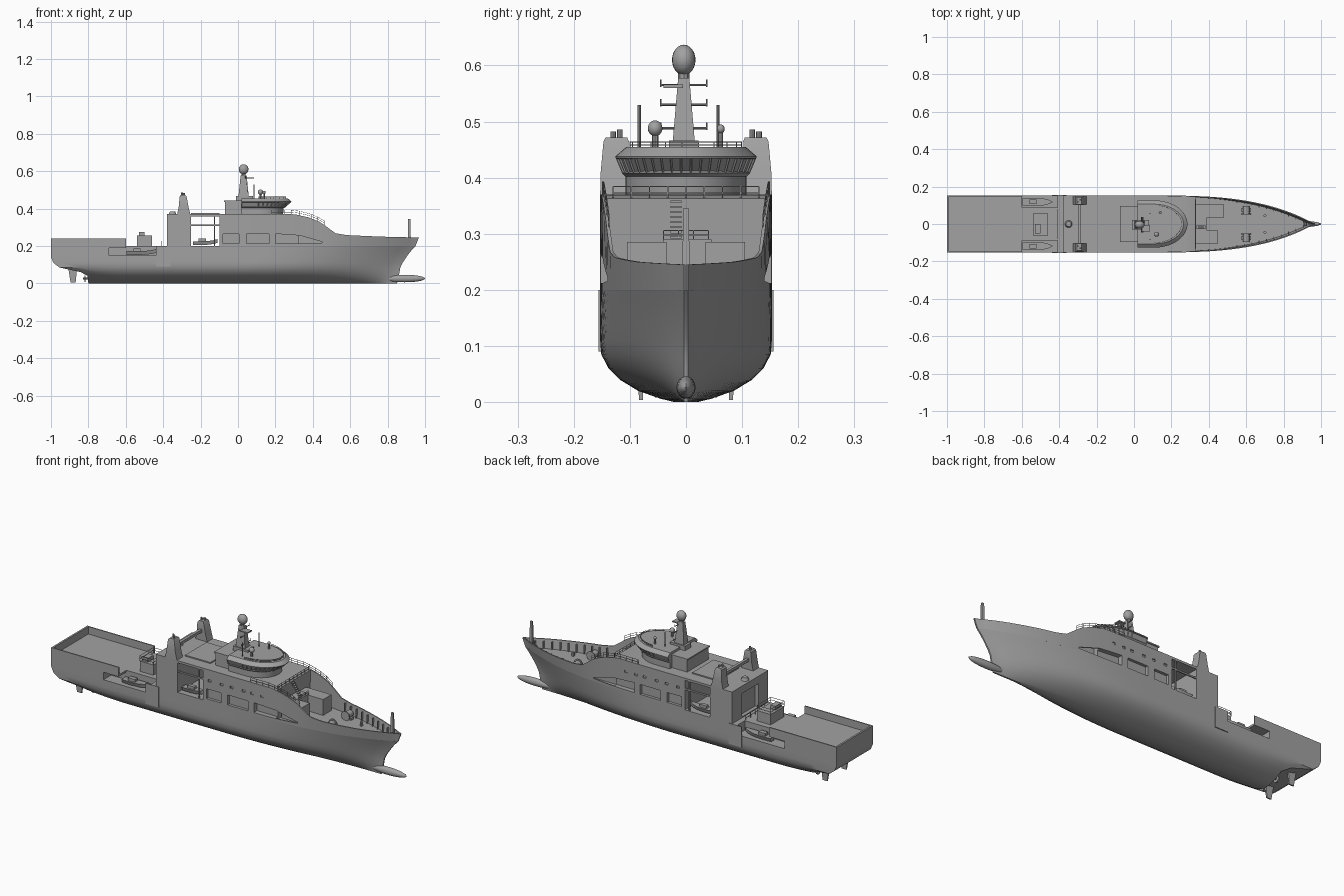
import bpy, bmesh, math
from mathutils import Vector

if "Cube" in bpy.data.objects:
    bpy.data.objects.remove(bpy.data.objects["Cube"])

GREY = bpy.data.materials.new("ship_grey")
GREY.use_nodes = True
GREY.diffuse_color = (0.36, 0.36, 0.36, 1)
GREY.node_tree.nodes["Principled BSDF"].inputs["Base Color"].default_value = (0.36, 0.36, 0.36, 1)


def table(pairs, v):
    """Linear interpolation in a short list of (key, value)."""
    if v <= pairs[0][0]:
        return pairs[0][1]
    for (a, p), (b, q) in zip(pairs, pairs[1:]):
        if v <= b:
            return p + (q - p) * (v - a) / (b - a)
    return pairs[-1][1]


def finish(name, bm, smooth=True):
    bmesh.ops.recalc_face_normals(bm, faces=bm.faces)
    me = bpy.data.meshes.new(name)
    bm.to_mesh(me)
    bm.free()
    me.materials.append(GREY)
    ob = bpy.data.objects.new(name, me)
    bpy.context.collection.objects.link(ob)
    if smooth:
        bpy.ops.object.select_all(action='DESELECT')
        ob.select_set(True)
        bpy.context.view_layer.objects.active = ob
        bpy.ops.object.shade_smooth_by_angle(angle=math.radians(35))
    return ob


def add_loft(bm, rings):
    """Closed solid through rings of equal, even size; ends capped with strips."""
    vs = [[bm.verts.new(p) for p in r] for r in rings]
    n = len(vs[0])
    for a, b in zip(vs, vs[1:]):
        for i in range(n):
            j = (i + 1) % n
            bm.faces.new((a[i], a[j], b[j], b[i]))
    for r in (vs[0], vs[-1]):
        for i in range(n // 2 - 1):
            bm.faces.new((r[i], r[i + 1], r[n - 2 - i], r[n - 1 - i]))


def loft(name, *solids, mirror=False, smooth=True):
    bm = bmesh.new()
    for rings in solids:
        add_loft(bm, rings)
        if mirror:
            add_loft(bm, [[(x, -y, z) for x, y, z in r] for r in rings])
    return finish(name, bm, smooth)


def rect(x0, x1, y0, y1, z):
    return [(x0, y0, z), (x1, y0, z), (x1, y1, z), (x0, y1, z)]


def box(x0, x1, y0, y1, z0, z1):
    return [rect(x0, x1, y0, y1, z0), rect(x0, x1, y0, y1, z1)]


def rod(a, b, r, r2=None, n=8):
    a, b = Vector(a), Vector(b)
    d = (b - a).normalized()
    u = d.orthogonal().normalized()
    w = d.cross(u)
    ang = [2 * math.pi * i / n for i in range(n)]
    return [[tuple(c + (u * math.cos(t) + w * math.sin(t)) * k) for t in ang]
            for c, k in ((a, r), (b, r if r2 is None else r2))]


def ball(name, centre, radii):
    bm = bmesh.new()
    bmesh.ops.create_uvsphere(bm, u_segments=20, v_segments=12, radius=1)
    for v in bm.verts:
        v.co = Vector(centre) + Vector([c * r for c, r in zip(v.co, radii)])
    return finish(name, bm)


def cut(target, *solids, mirror=True):
    cutter = loft("cutter", *solids, mirror=mirror, smooth=False)
    cutter.hide_render = True
    mod = target.modifiers.new("cut", 'BOOLEAN')
    mod.operation, mod.object, mod.solver = 'DIFFERENCE', cutter, 'EXACT'
    # keep the cut ahead of the smoothing
    target.modifiers.move(len(target.modifiers) - 1, 0)
    bpy.context.view_layer.objects.active = target
    bpy.ops.object.modifier_apply(modifier=mod.name)
    bpy.data.objects.remove(cutter)


def rail(points, h=0.022):
    """Posts and two bars along a path."""
    out = []
    for a, b in zip(points, points[1:]):
        for k in (0.5, 1):
            out.append(rod((a[0], a[1], a[2] + h * k), (b[0], b[1], b[2] + h * k), 0.0012, n=4))
    return out + [rod(p, (p[0], p[1], p[2] + h), 0.0014, n=4) for p in points]


def span(a, b, n):
    return [a + (b - a) * i / n for i in range(n + 1)]


# Hull form: half beam, stem and stern positions by height, sheer by length
BEAM = [(0, .02), (.006, .045), (.02, .085), (.04, .118), (.06, .138), (.085, .151), (.11, .153)]
STEM = [(0, .85), (.05, .862), (.085, .868), (.12, .885), (.17, .922), (.21, .958), (.245, .967)]
STERN = [(0, -.8), (.045, -.805), (.06, -.84), (.085, -.955), (.12, -1)]
SHEER = [(.3, .37), (.38, .352), (.44, .327), (.52, .268), (.58, .258), (.76, .25), (.965, .245)]
DECK = 0.2


def sheer(x):
    return table(SHEER, x)


def hull_point(xn, z, inset=0):
    x, y = xn, table(BEAM, z)
    if xn > 0:
        u = xn / .965
        x = table(STEM, z) * u
        y *= 1 - u ** (1.75 + 1.75 * min(z / .24, 1))
    elif xn < -.6:
        k = (xn + .6) / -.4
        x = -.6 + k * (table(STERN, z) + .6)
        y *= 1 - .25 * k * k * max(0, 1 - z / .085)
    y = max(y, .004)
    return (x, max(y - inset, .001), z)


levels = [DECK, .17, .14, .11, .085, .06, .04, .02, .006, 0]
rings = []
for xn in span(-1, -.6, 6) + span(-.5, 0, 5) + span(.05, .965, 26):
    half = [hull_point(xn, z) for z in levels]
    rings.append([(x, -y, z) for x, y, z in half] + half[::-1])
hull = loft("hull", rings)
cut(hull, box(-.69, -.44, .088, .2, .15, .19))
cut(hull, box(-.6, -.41, .088, .2, .15, .25))
ball("bulbous_bow", (.89, 0, .026), (.11, .017, .02))


# Bulwarks
def wall(xs, top, t=.006):
    out = []
    for x in xs:
        h = top(x)
        out.append([hull_point(x, DECK), hull_point(x, h), hull_point(x, h, t), hull_point(x, DECK, t)])
    return out


loft("stern_bulwark", wall(span(-1, -.6, 4), lambda x: .24), mirror=True)
loft("transom_bulwark", box(-1, -.99, -.153, .153, DECK, .24))
bow = loft("bow_bulwark", wall(span(.33, .965, 30), sheer), mirror=True)
ribs = []
for x in span(.56, .92, 9):
    px, py, pz = hull_point(x, DECK)
    ribs.append(box(px - .002, px + .002, py - .014, py - .002, DECK, sheer(x) - .008))
loft("bulwark_ribs", *ribs, mirror=True, smooth=False)

# Superstructure with recessed side openings
rings = []
for x in span(-.1, .33, 16):
    lo, hi = hull_point(x, DECK), hull_point(x, sheer(x))
    rings.append([(lo[0], -lo[1], DECK), (hi[0], -hi[1], hi[2]), hi, lo])
house = loft("superstructure", rings)
cut(house, box(-.08, .005, .138, .2, .212, .265), box(.045, .165, .138, .2, .212, .265))
window = [[(.2, y, .212), (.2, y, .265), (.33, y, .256), (.45, y, .222), (.45, y, .216), (.33, y, .212)]
          for y in (.125, .2)]
cut(house, window)
cut(bow, window)
cut(house, *[box(x, x + .018, .147, .2, .305, .317) for x in (-.07, 0, .06, .13, .18, .24)])

# Aft block, open boat bay roof and bars
aft = loft("aft_block", box(-.38, -.25, -.153, .153, DECK, .37))
cut(aft, box(-.4, -.36, -.07, .07, .205, .33), mirror=False)
loft("bay_roof", box(-.25, -.1, -.153, .153, .358, .37), box(-.25, -.1, -.09, .09, .37, .376), smooth=False)
loft("bay_bars", box(-.25, -.1, .146, .152, .307, .315), box(-.128, -.122, .146, .152, DECK, .36),
     mirror=True, smooth=False)
loft("side_panel", box(-.438, -.362, .15, .156, .09, .2), mirror=True, smooth=False)

# Funnels with crossbeam
loft("funnels", [rect(-.325, -.255, .104, .153, .37), rect(-.317, -.265, .103, .152, .41),
                 rect(-.312, -.275, .102, .147, .465), rect(-.306, -.28, .105, .143, .472)],
     rod((-.3, .118, .465), (-.3, .118, .486), .005), rod((-.288, .13, .465), (-.288, .13, .482), .005),
     mirror=True)
loft("funnel_crossbeam", box(-.3, -.285, -.105, .105, .415, .43), smooth=False)
loft("vent", rod((-.35, 0, .37), (-.35, 0, .385), .02, .014, 16))


# Wheelhouse: D-shaped rings with an inset window band
def d_ring(front, half, z, back=0.02, n=22):
    c = .11
    arc = [(c + (front - c) * math.cos(t), half * math.sin(t), z)
           for t in span(-math.pi / 2, math.pi / 2, n - 1)]
    return [(back, -half, z)] + arc + [(back, half, z)]


bm = bmesh.new()
add_loft(bm, [d_ring(.24, .108, .365), d_ring(.245, .108, .402), d_ring(.255, .114, .408),
              d_ring(.284, .125, .434), d_ring(.286, .126, .438), d_ring(.272, .112, .45),
              d_ring(.265, .106, .455)])
bmesh.ops.recalc_face_normals(bm, faces=bm.faces)
centres = [(f, f.calc_center_median()) for f in bm.faces]
band = [f for f, c in centres if .415 < c.z < .428 and c.x > .06]
bmesh.ops.inset_individual(bm, faces=band, thickness=.003, depth=-.003)
finish("wheelhouse", bm)
loft("wheelhouse_rear", box(-.07, .06, -.09, .09, .365, .435), box(-.075, .06, -.095, .095, .435, .442),
     smooth=False)
loft("roof_rail", *rail(d_ring(.255, .1, .452)[1:-1:2], .012))

# Mast, yards, domes and aerials
loft("mast", box(-.01, .08, -.03, .022, .44, .466),
     [rect(.002, .058, -.024, .016, .46), rect(.014, .046, -.014, .006, .578)],
     rod((.03, -.004, .575), (.03, -.004, .59), .01))
yards = [box(.04, .085, -.04, -.005, .56, .566)]
for z, x in ((.488, .05), (.53, .045), (.565, .04)):
    yards.append(rod((x, -.045, z), (x, .037, z), .002, n=6))
    for y in (-.045, .037):
        yards.append(rod((x, y, z - .003), (x, y, z + .01), .0015, n=6))
loft("mast_yards", *yards)
ball("main_dome", (.03, -.004, .61), (.026, .021, .027))
ball("large_aerial_dome", (.12, -.055, .488), (.014, .013, .014))
ball("small_aerial_dome", (.14, .062, .487), (.008, .007, .008))
loft("aerials", rod((.12, -.055, .45), (.12, -.055, .48), .006), rod((.14, .062, .45), (.14, .062, .482), .004),
     rod((.085, -.083, .44), (.085, -.083, .53), .003), rod((.085, .057, .45), (.085, .057, .53), .003))

# Foredeck houses, stairs, winches and bow post
loft("foredeck_houses", box(.33, .48, .035, .105, DECK, .285), box(.33, .45, -.105, -.035, DECK, .285),
     box(.33, .39, -.04, .045, DECK, .29), smooth=False)
loft("front_stairs", *[box(.335 + .006 * i, .345 + .006 * i, -.028, -.008, .355 - .009 * i, .359 - .009 * i)
                       for i in range(8)], smooth=False)
loft("winches", rod((.6, .055, .222), (.6, .095, .222), .018, n=14), box(.575, .625, .065, .085, DECK, .212),
     rod((.6, .05, .222), (.6, .056, .222), .025, n=14), rod((.7, .045, DECK), (.7, .045, .22), .008),
     mirror=True)
loft("bow_post", [rect(.907, .925, -.007, .007, DECK), rect(.909, .921, -.005, .005, .345)])

# Deck railings
side = [hull_point(x, sheer(x), .004) for x in span(.18, .46, 8)]
loft("deck_rails", *rail(side), mirror=True)
loft("front_rail", *rail([(.328, y, .362) for y in span(-.13, .13, 8)]),
     *rail([(.388, y, .29) for y in span(-.04, .04, 3)], .016))
loft("aft_rail", *rail([(-.41, y, DECK) for y in span(-.08, .08, 4)], .025))

# Deck lockers and boats
locker_top = rect(-.54, -.46, -.06, .055, .255)
loft("deck_lockers", box(-.54, -.46, -.06, .055, DECK, .255), box(-.53, -.5, -.05, .0, .255, .275),
     *rail(locker_top + locker_top[:1], .028), smooth=False)


def boat(x0, length, y, z, half):
    out = []
    for t, w, up in ((0, .85, 0), (.35, 1, 0), (.65, .9, .002), (.85, .55, .006), (1, .08, .012)):
        b, x = half * w, x0 + length * t
        out.append([(x, y - b, z + .02 + up), (x, y - b * .6, z + up),
                    (x, y + b * .6, z + up), (x, y + b, z + .02 + up)])
    return out


loft("work_boats", boat(-.595, .16, .118, .152, .022), box(-.56, -.52, .106, .13, .17, .187), mirror=True)
loft("bay_boats", boat(-.24, .13, .118, .205, .02), box(-.21, -.17, .108, .128, .222, .24), mirror=True)

# Rudders and propellers
loft("rudders", [rect(-.895, -.868, .077, .084, .004), rect(-.908, -.86, .075, .086, .085)], mirror=True)
loft("propellers", rod((-.822, .05, .026), (-.815, .05, .026), .018, n=12),
     rod((-.83, .05, .026), (-.77, .05, .026), .005), mirror=True)
